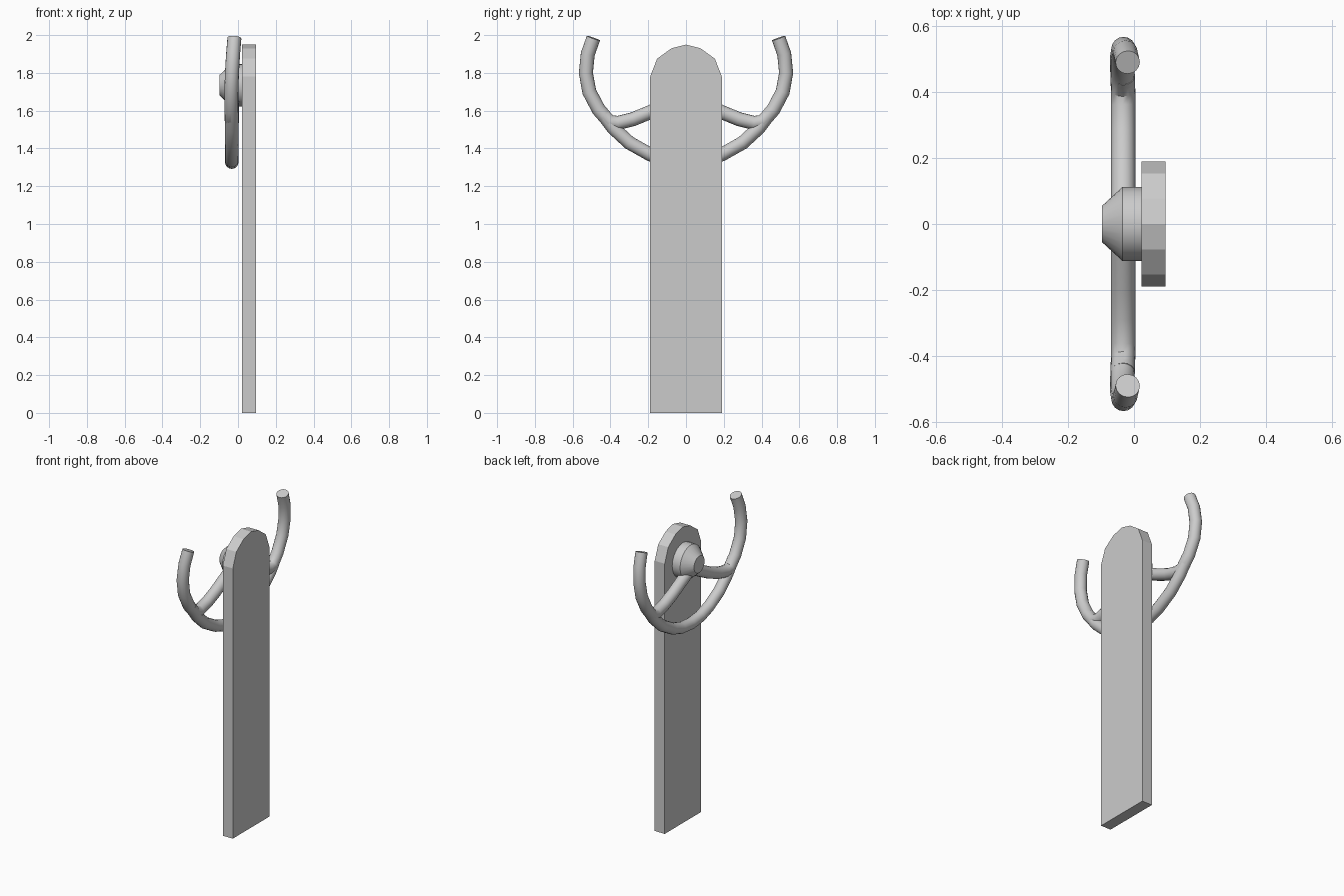
import bpy, bmesh, math
from mathutils import Matrix, Vector

cube = bpy.data.objects.get("Cube")
if cube:
    bpy.data.objects.remove(cube, do_unlink=True)

grey = bpy.data.materials.new("light_grey")
grey.use_nodes = True
grey.diffuse_color = (0.6, 0.6, 0.6, 1)
grey.node_tree.nodes["Principled BSDF"].inputs["Base Color"].default_value = (0.6, 0.6, 0.6, 1)


def finish(name, bm, smooth=None):
    bmesh.ops.recalc_face_normals(bm, faces=bm.faces)
    mesh = bpy.data.meshes.new(name)
    bm.to_mesh(mesh)
    bm.free()
    mesh.materials.append(grey)
    obj = bpy.data.objects.new(name, mesh)
    bpy.context.collection.objects.link(obj)
    if smooth:
        bpy.ops.object.select_all(action="DESELECT")
        obj.select_set(True)
        bpy.context.view_layer.objects.active = obj
        bpy.ops.object.shade_smooth_by_angle(angle=math.radians(smooth))
    return obj


def tube(name, path, radius, sides=16):
    """Sweep a circle along a path, with mitred bends and capped ends."""
    bm = bmesh.new()
    pts = [Vector(p) for p in path]
    side = Vector((1, 0, 0))
    rings = []
    for i, p in enumerate(pts):
        before = (p - pts[i - 1]).normalized() if i else None
        after = (pts[i + 1] - p).normalized() if i < len(pts) - 1 else None
        t = ((before or after) + (after or before)).normalized()
        u = (side - t * side.dot(t)).normalized()
        v = t.cross(u)
        stretch = 1 / max(t.dot(after or before), 0.7)
        angles = [2 * math.pi * k / sides for k in range(sides)]
        rings.append([bm.verts.new(p + radius * (u * math.cos(a) + v * stretch * math.sin(a)))
                      for a in angles])
    for a, b in zip(rings, rings[1:]):
        for k in range(sides):
            n = (k + 1) % sides
            bm.faces.new((a[k], a[n], b[n], b[k]))
    bm.faces.new(rings[0])
    bm.faces.new(rings[-1])
    return finish(name, bm, 35)


# Tall flat board with a rounded top
half = [(0.19, 0), (0.19, 1.78), (0.153, 1.875), (0.077, 1.93)]
outline = half + [(0, 1.95)] + [(-y, z) for y, z in reversed(half)]
bm = bmesh.new()
face = bm.faces.new([bm.verts.new((0.022, y, z)) for y, z in outline])
ext = bmesh.ops.extrude_face_region(bm, geom=[face], use_keep_orig=True)
bmesh.ops.translate(bm, vec=(0.073, 0, 0),
                    verts=[g for g in ext["geom"] if isinstance(g, bmesh.types.BMVert)])
finish("board", bm)

# Round boss with a conical nose
bm = bmesh.new()
for r1, r2, start, end in ((0.112, 0.112, 0.022, -0.035), (0.112, 0.055, -0.035, -0.097)):
    turn = Matrix.Translation(((start + end) / 2, 0, 1.735)) @ Matrix.Rotation(-math.pi / 2, 4, "Y")
    bmesh.ops.create_cone(bm, cap_ends=True, segments=24, radius1=r1, radius2=r2,
                          depth=start - end, matrix=turn)
bmesh.ops.remove_doubles(bm, verts=bm.verts, dist=0.0005)
inner = [f for f in bm.faces if len(f.verts) > 4 and abs(f.calc_center_median().x + 0.035) < 0.01]
bmesh.ops.delete(bm, geom=inner, context="FACES_ONLY")
finish("hub", bm, 30)

# Upturned horns, each running on into an arm that meets the hub
horn = [(-0.019, 0.49, 1.984), (-0.026, 0.52, 1.90), (-0.032, 0.53, 1.80),
        (-0.035, 0.512, 1.70), (-0.035, 0.462, 1.605), (-0.033, 0.405, 1.54),
        (-0.033, 0.36, 1.535), (-0.033, 0.28, 1.555), (-0.033, 0.19, 1.592), (-0.033, 0.02, 1.68)]
for name, s in (("rear", 1), ("front", -1)):
    tube(name + "_horn", [(x, s * y, z) for x, y, z in horn], 0.037)

# Lower bow joining the two horns
bow = [(0.45, 1.595), (0.385, 1.508), (0.30, 1.43), (0.19, 1.368), (0.10, 1.338)]
arc = bow + [(0, 1.328)] + [(-y, z) for y, z in reversed(bow)]
tube("lower_bow", [(-0.033, y, z) for y, z in arc], 0.036)
